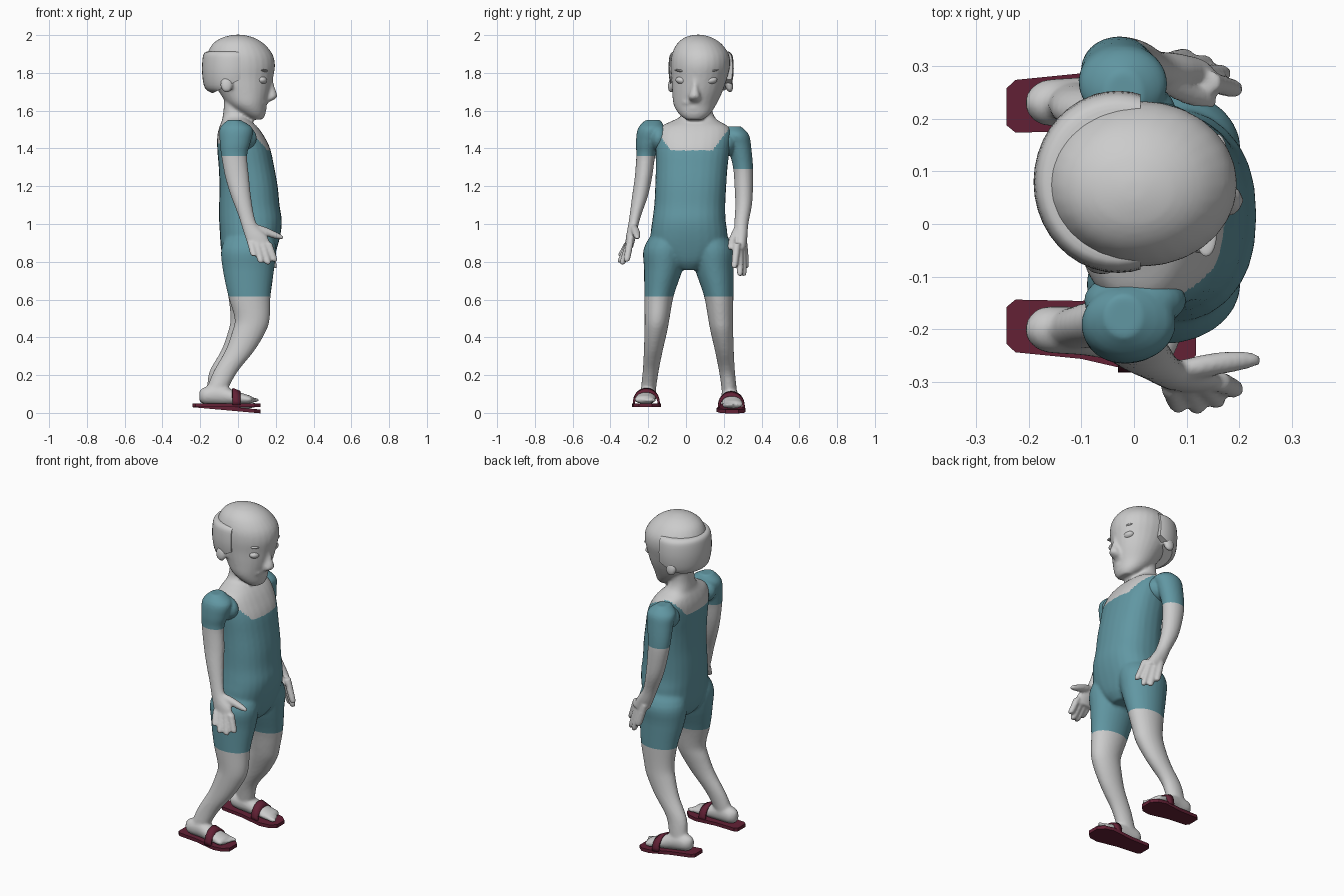
import bpy, bmesh, math
from mathutils import Matrix, Vector

cube = bpy.data.objects.get("Cube")
if cube:
    bpy.data.objects.remove(cube, do_unlink=True)


def material(name, rgb):
    mat = bpy.data.materials.new(name)
    mat.use_nodes = True
    mat.diffuse_color = (*rgb, 1)
    mat.node_tree.nodes["Principled BSDF"].inputs["Base Color"].default_value = (*rgb, 1)
    return mat


skin = material("pale grey", (0.6, 0.6, 0.6))
teal = material("teal cloth", (0.12, 0.31, 0.365))
maroon = material("maroon rubber", (0.125, 0.015, 0.036))
MID = 0.015  # the legs mirror about this y


def spline(rows, steps):
    """Catmull-Rom interpolation of rows of numbers."""
    out = []
    for i in range(len(rows) - 1):
        a, b, c, d = (rows[max(0, min(len(rows) - 1, i + k))] for k in (-1, 0, 1, 2))
        for s in range(steps):
            t = s / steps
            out.append([0.5 * (2 * q + (r - p) * t + (2 * p - 5 * q + 4 * r - w) * t * t
                               + (3 * q - p - 3 * r + w) * t ** 3)
                        for p, q, r, w in zip(a, b, c, d)])
    return out + [list(rows[-1])]


def loft(bm, rows, along="z", power=1.0, sides=28, steps=4):
    """Closed tube through rows of (x, y, z, radius, radius)."""
    rings = []
    for x, y, z, r1, r2 in spline(rows, steps):
        r1, r2 = max(r1, 0.004), max(r2, 0.004)
        ring = []
        for k in range(sides):
            a = math.tau * k / sides
            c, s = (math.copysign(abs(f) ** power, f) for f in (math.cos(a), math.sin(a)))
            off = (r1 * c, r2 * s, 0) if along == "z" else (0, r1 * c, r2 * s)
            ring.append(bm.verts.new(Vector((x, y, z)) + Vector(off)))
        rings.append(ring)
    for low, high in zip(rings, rings[1:]):
        for k in range(sides):
            n = (k + 1) % sides
            bm.faces.new((low[k], low[n], high[n], high[k]))
    bm.faces.new(rings[0][::-1])
    bm.faces.new(rings[-1])


def ball(bm, centre, radii, turn=0.0):
    m = Matrix.Translation(centre) @ Matrix.Rotation(turn, 4, "X") @ Matrix.Diagonal((*radii, 1))
    bmesh.ops.create_uvsphere(bm, u_segments=20, v_segments=12, radius=1, matrix=m)


def finger(bm, root, tip):
    """Slightly tapering finger with a round end."""
    root, tip = Vector(root), Vector(tip)
    mid = root.lerp(tip, .5)
    loft(bm, [(*root, .021, .02), (*mid, .02, .019), (*root.lerp(tip, .88), .018, .017),
              (*tip, .01, .01)], sides=12)


def finish(name, bm, mats, angle=40):
    bmesh.ops.recalc_face_normals(bm, faces=bm.faces[:])
    me = bpy.data.meshes.new(name)
    bm.to_mesh(me)
    bm.free()
    for m in mats:
        me.materials.append(m)
    me.shade_smooth()
    me.set_sharp_from_angle(angle=math.radians(angle))
    obj = bpy.data.objects.new(name, me)
    bpy.context.scene.collection.objects.link(obj)
    return obj


def fuse(name, bm, voxel, hem, is_cloth):
    """Melt overlapping tubes into one skin, then dress it by a rule."""
    obj = finish(name, bm, [])
    remesh = obj.modifiers.new("fuse", "REMESH")
    remesh.mode = "VOXEL"
    remesh.voxel_size = voxel
    smooth = obj.modifiers.new("soften", "SMOOTH")
    smooth.factor, smooth.iterations = 0.5, 3
    graph = bpy.context.evaluated_depsgraph_get()
    fused = bpy.data.meshes.new_from_object(obj.evaluated_get(graph))
    bpy.data.objects.remove(obj, do_unlink=True)
    bm = bmesh.new()
    bm.from_mesh(fused)
    bpy.data.meshes.remove(fused)
    bmesh.ops.bisect_plane(bm, geom=bm.verts[:] + bm.edges[:] + bm.faces[:],
                           plane_co=(0, 0, hem), plane_no=(0, 0, 1))
    for f in bm.faces:
        f.material_index = int(is_cloth(f.calc_center_median()))
    return finish(name, bm, [skin, teal], 70)


def tilt(side, x):
    """The left foot points slightly downward."""
    return -0.09 * (x + 0.22) if side > 0 else 0.0


# Torso and neck
bm = bmesh.new()
loft(bm, [(.055, .015, .757, .09, .06), (.055, .015, .8, .125, .13), (.058, .016, .87, .148, .2),
          (.065, .016, .95, .161, .203), (.066, .016, 1.02, .166, .194),
          (.06, .02, 1.1, .16, .188), (.056, .025, 1.2, .154, .188), (.045, .03, 1.3, .147, .19),
          (.03, .035, 1.4, .14, .197), (.013, .04, 1.47, .122, .2), (.002, .045, 1.515, .1, .18),
          (-.008, .05, 1.545, .078, .125), (-.015, .06, 1.57, .066, .09),
          (-.015, .062, 1.62, .06, .076), (-.01, .07, 1.72, .06, .076)], power=0.85)
# Head
loft(bm, [(.1, .045, 1.553, .03, .045), (.08, .045, 1.58, .065, .08), (.05, .047, 1.63, .102, .112),
          (.035, .06, 1.7, .136, .133), (.02, .07, 1.77, .165, .147), (.015, .076, 1.84, .181, .157),
          (.01, .076, 1.9, .172, .15), (.002, .07, 1.955, .135, .117),
          (0, .065, 1.988, .08, .07), (0, .065, 2.002, .02, .02)])
# Nose
loft(bm, [(.162, .048, 1.8, .018, .016), (.166, .047, 1.73, .026, .018),
          (.174, .045, 1.675, .034, .031), (.155, .045, 1.65, .02, .025)])
# Moustache, lips and ears
ball(bm, (.132, .04, 1.643), (.026, .062, .012))
ball(bm, (.128, .04, 1.614), (.026, .038, .012))
for side in (-1, 1):
    ball(bm, (-.06, .077 + side * .15, 1.74), (.034, .022, .045), side * 0.2)
# Legs and feet
for side in (-1, 1):
    leg = [(.065, .1, .97, .11, .08), (.057, .126, .87, .145, .113), (.055, .135, .76, .136, .102),
           (.06, .158, .62, .112, .078), (.075, .168, .5, .093, .066), (.058, .175, .43, .089, .06),
           (.01, .188, .33, .077, .05), (-.065, .202, .22, .064, .042),
           (-.108, .213, .13, .057, .04), (-.12, .215, .08, .06, .04)]
    loft(bm, [(x - (.022 if side > 0 and .2 < z < .6 else 0), MID + side * d, z, rx, ry)
              for x, d, z, rx, ry in leg])
    foot = [(-.205, .215, .09, .015, .025), (-.175, .215, .092, .042, .045),
            (-.1, .218, .095, .046, .052), (-.03, .225, .083, .05, .04),
            (.04, .23, .073, .057, .026), (.07, .232, .07, .054, .02)]
    loft(bm, [(x, MID + side * d, z + tilt(side, x), ry, rz) for x, d, z, ry, rz in foot], "x")
    for i in range(5):
        x = .082 - .009 * i
        ball(bm, (x, MID + side * (.19 + .021 * i), .068 + tilt(side, x)),
             (.03, .014 - .0008 * i, .014))


def suit(p):
    neckline = (1.39 if p.x > 0 else 1.43) + 1.3 * max(0, abs(p.y - .03) - .11)
    return .615 < p.z < neckline


fuse("body", bm, .009, .615, suit)

# Right arm and hand
bm = bmesh.new()
ball(bm, (.002, -.145, 1.455), (.098, .055, .075))
loft(bm, [(-.02, -.175, 1.55, .035, .04), (-.01, -.185, 1.505, .087, .07),
          (-.015, -.203, 1.43, .081, .062), (-.02, -.213, 1.36, .068, .05),
          (-.005, -.225, 1.25, .063, .046), (.015, -.243, 1.15, .053, .042),
          (.042, -.267, 1.05, .042, .031), (.062, -.28, .99, .043, .027),
          (.098, -.292, .93, .06, .026), (.115, -.302, .87, .058, .02)])
tips = [(.085, -.347, .83), (.122, -.35, .795), (.16, -.338, .785), (.195, -.315, .8)]
for i, tip in enumerate(tips):
    finger(bm, (.07 + .03 * i, -.307 + .003 * i, .9), tip)
loft(bm, [(.08, -.28, .98, .02, .025), (.14, -.268, .962, .022, .024),
          (.2, -.26, .94, .019, .019), (.238, -.258, .928, .01, .01)], "x", sides=12)
fuse("right_arm", bm, .007, 1.36, lambda p: p.z > 1.36)

# Left arm and hand
bm = bmesh.new()
ball(bm, (-.01, .215, 1.43), (.09, .06, .072))
loft(bm, [(-.02, .245, 1.517, .035, .045), (-.02, .262, 1.475, .082, .07),
          (-.025, .283, 1.41, .077, .062), (-.03, .302, 1.3, .067, .053), (-.02, .306, 1.2, .059, .049),
          (0, .305, 1.1, .051, .044), (.035, .293, 1, .042, .037),
          (.07, .291, .93, .05, .034), (.1, .288, .87, .054, .03)])
tips = [(.1, .318, .765), (.138, .306, .725), (.172, .286, .725), (.195, .255, .765)]
for i, tip in enumerate(tips):
    finger(bm, (.065 + .026 * i, .306 - .012 * i, .9), tip)
loft(bm, [(.05, .275, .98, .022, .022), (.095, .25, .93, .022, .02),
          (.135, .235, .885, .019, .017), (.145, .23, .865, .01, .01)], sides=12)
fuse("left_arm", bm, .007, 1.29, lambda p: p.z > 1.29)

# Band of hair round the back of the head, tapering to the temples and cut over the ears
bm = bmesh.new()
loft(bm, [(-.03, .08, 1.69, .1, .12), (-.03, .08, 1.72, .145, .156), (-.03, .08, 1.8, .16, .172),
          (-.03, .08, 1.88, .157, .169), (-.03, .079, 1.907, .146, .156),
          (-.03, .078, 1.914, .125, .14)], sides=40)
for co, no in (((.012, 0, 0), (1, 0, 0)), ((-.12, 0, 1.7), (.5, 0, -1))):
    bmesh.ops.bisect_plane(bm, geom=bm.verts[:] + bm.edges[:] + bm.faces[:],
                           plane_co=co, plane_no=no, clear_outer=True)
    bmesh.ops.edgeloop_fill(bm, edges=[e for e in bm.edges if e.is_boundary])
finish("hair_band", bm, [skin], 45)

# Eyes and brows
for name, x, y, lean in (("right", .126, -.02, -0.15), ("left", .146, .13, 0.15)):
    bm = bmesh.new()
    ball(bm, (x, y, 1.76), (.028, .036, .021), lean)
    finish(name + "_eye", bm, [skin])
    bm = bmesh.new()
    ball(bm, (x + .011, y, 1.81), (.02, .042, .007), lean)
    finish(name + "_brow", bm, [skin])

# Sandals: flat sole and an arched strap
for side, name in ((-1, "right"), (1, "left")):
    outline = [(-.242, -.035), (-.225, -.05), (-.1, -.055), (.03, -.077), (.085, -.066), (.118, -.035)]
    outline += [(x, -w) for x, w in reversed(outline)]
    bm = bmesh.new()
    base = [bm.verts.new((x, MID + side * (.222 + .06 * x + w), .03 + tilt(side, x + .02)))
            for x, w in outline]
    sole = bm.faces.new(base)
    top = bmesh.ops.extrude_face_region(bm, geom=[sole])["geom"]
    bmesh.ops.translate(bm, vec=(0, 0, .02), verts=[v for v in top if isinstance(v, bmesh.types.BMVert)])
    finish(name + "_sandal_sole", bm, [maroon], 30)

    bm = bmesh.new()
    arch = []
    for k in range(17):
        a = math.pi * k / 16
        arch.append([bm.verts.new((x, MID + side * .225 + .066 * math.cos(a),
                                   .042 + tilt(side, x) + h * math.sin(a) ** 0.8))
                     for x, h in ((-.03, .085), (.012, .068))])
    for p, q in zip(arch, arch[1:]):
        bm.faces.new((p[0], p[1], q[1], q[0]))
    strap = finish(name + "_sandal_strap", bm, [maroon], 30)
    thick = strap.modifiers.new("thickness", "SOLIDIFY")
    thick.thickness, thick.offset = 0.012, 0
